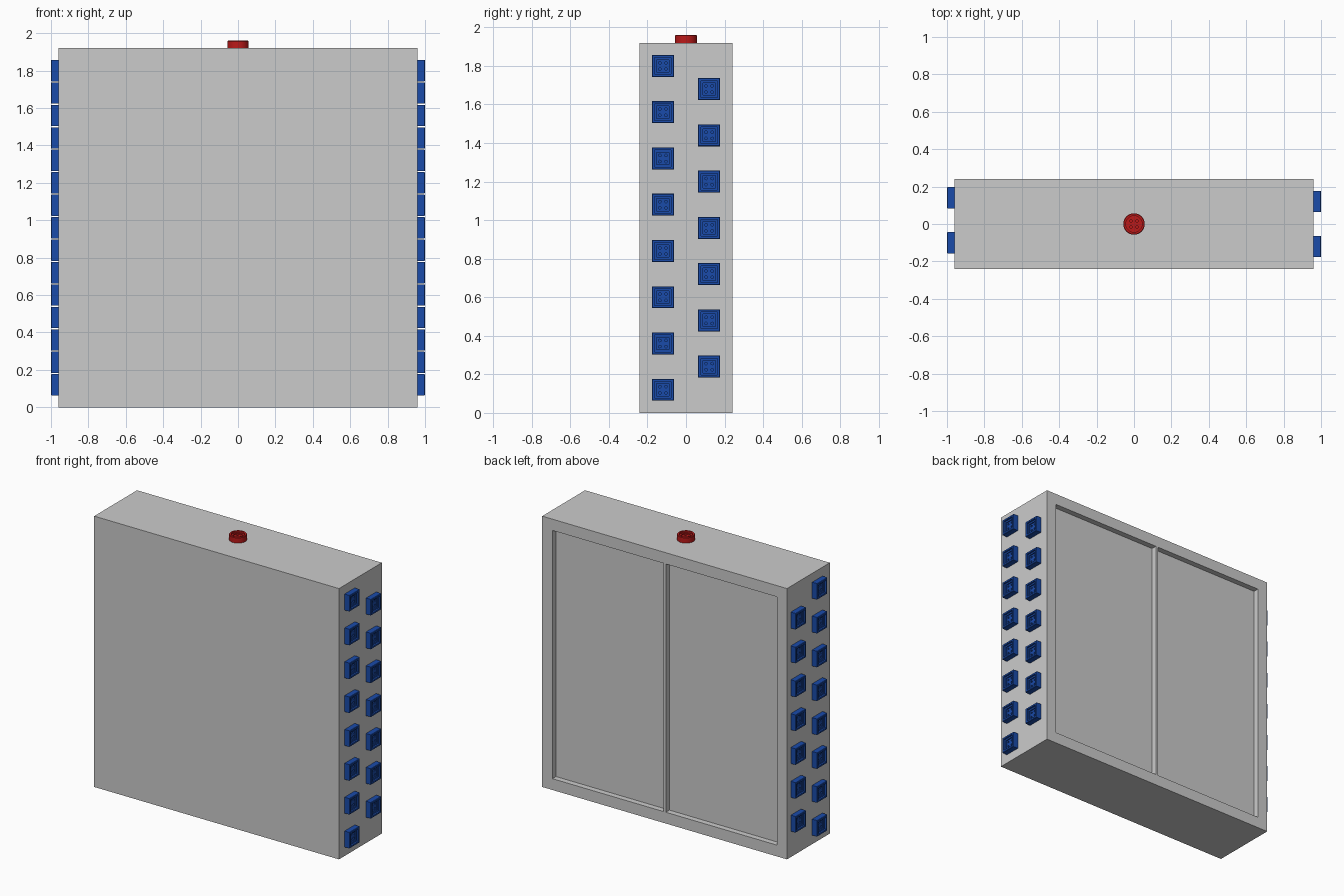
import bpy, bmesh, math
from mathutils import Matrix, Vector

if "Cube" in bpy.data.objects:
    bpy.data.objects.remove(bpy.data.objects["Cube"])


def new_object(name, mesh, loc=(0, 0, 0), rot=(0, 0, 0)):
    ob = bpy.data.objects.new(name, mesh)
    ob.location, ob.rotation_euler = loc, rot
    bpy.context.collection.objects.link(ob)
    return ob


def finish(name, bm):
    bmesh.ops.recalc_face_normals(bm, faces=bm.faces)
    mesh = bpy.data.meshes.new(name)
    bm.to_mesh(mesh)
    bm.free()
    return new_object(name, mesh)


def box(name, lo, hi):
    lo, hi = Vector(lo), Vector(hi)
    bm = bmesh.new()
    mat = Matrix.Translation((lo + hi) / 2) @ Matrix.Diagonal((*(hi - lo), 1))
    bmesh.ops.create_cube(bm, size=1, matrix=mat)
    return finish(name, bm)


def carve(ob, cutters):
    for c in cutters:
        c.hide_render = True
        m = ob.modifiers.new("cut", 'BOOLEAN')
        m.operation, m.solver, m.object = 'DIFFERENCE', 'EXACT', c
    bpy.context.view_layer.update()
    dg = bpy.context.evaluated_depsgraph_get()
    mesh = bpy.data.meshes.new_from_object(ob.evaluated_get(dg))
    ob.modifiers.clear()
    ob.data = mesh
    for c in cutters:
        bpy.data.objects.remove(c)


def material(name, color):
    mat = bpy.data.materials.new(name)
    mat.diffuse_color = color
    mat.use_nodes = True
    mat.node_tree.nodes["Principled BSDF"].inputs["Base Color"].default_value = mat.diffuse_color
    return mat


# Button: rim with a stepped dish and four thread holes, n-sided
PROFILE = [(.057, 0), (.057, .037), (.054, .04), (.043, .04),
           (.043, .028), (.032, .028), (.032, .02)]


def button(name, sides, mat):
    bm = bmesh.new()
    k = 1 / math.cos(math.pi / sides)
    rings = []
    for r, z in PROFILE:
        angles = [(i + .5) * math.tau / sides for i in range(sides)]
        rings.append([bm.verts.new((r * k * math.cos(a), r * k * math.sin(a), z)) for a in angles])
    for a, b in zip(rings, rings[1:]):
        for i in range(sides):
            j = (i + 1) % sides
            bm.faces.new((a[i], a[j], b[j], b[i]))
    bm.faces.new(rings[0])
    bm.faces.new(rings[-1])
    ob = finish(name, bm)
    holes = bmesh.new()
    for sx in (-1, 1):
        for sy in (-1, 1):
            bmesh.ops.create_cone(holes, cap_ends=True, segments=8, radius1=.007, radius2=.007,
                                  depth=.03, matrix=Matrix.Translation((sx * .016, sy * .016, .02)))
    carve(ob, [finish("hole_cutter", holes)])
    ob.data.materials.clear()
    ob.data.materials.append(mat)
    return ob


# Main case with two shallow pockets in the back, split by a thin divider
case = box("case", (-.96, -.24, 0), (.96, .24, 1.92))
carve(case, [box("pocket_cutter", (min(s * .01, s * .88), .2, .08),
                 (max(s * .01, s * .88), .3, 1.84)) for s in (-1, 1)])

# Round red button on top
top = button("top_button", 32, material("red", (.5, .01, .01, 1)))
top.location.z = 1.92
bpy.context.view_layer.objects.active = top
top.select_set(True)
bpy.ops.object.shade_smooth_by_angle(angle=math.radians(30))

# Square blue buttons in two staggered columns on each side
proto = button("side_button", 4, material("blue", (.01, .07, .4, 1)))
mesh = proto.data
bpy.data.objects.remove(proto)
for s, shift in ((1, 0), (-1, .02)):
    for y, z0, count in ((-.12, .12, 8), (.12, .24, 7)):
        for i in range(count):
            new_object("side_button", mesh, (s * .96, y + shift, z0 + .24 * i),
                       (0, s * math.pi / 2, 0))
